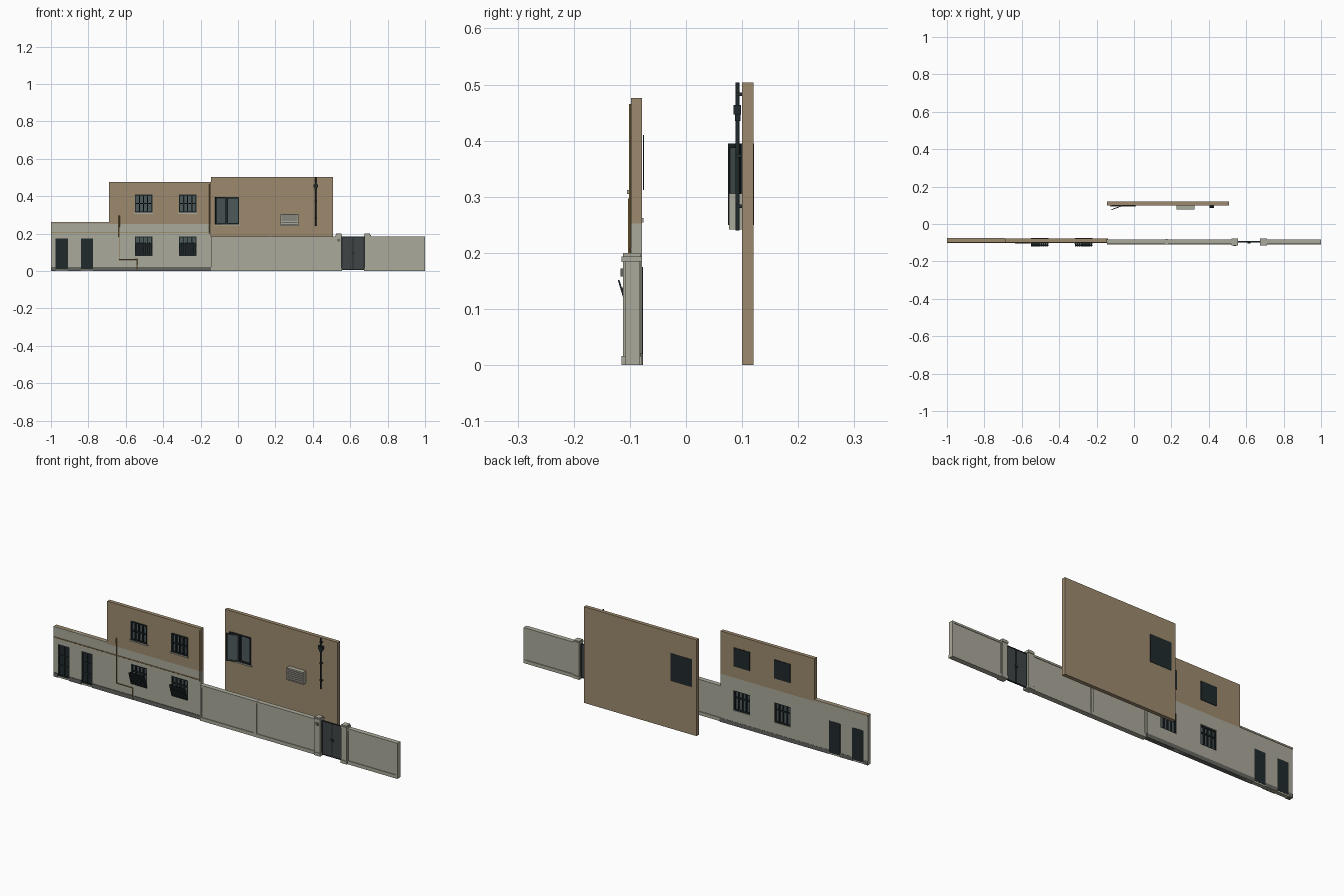
import bpy, bmesh, math
from mathutils import Vector

cube = bpy.data.objects.get("Cube")
if cube:
    bpy.data.objects.remove(cube, do_unlink=True)


def material(name, *rgb):
    m = bpy.data.materials.new(name)
    m.use_nodes = True
    m.diffuse_color = (*rgb, 1)
    m.node_tree.nodes["Principled BSDF"].inputs["Base Color"].default_value = (*rgb, 1)
    return m


TAN = material("tan render", .34, .255, .158)
CREAM = material("cream plaster", .41, .4, .325)
DARK = material("dark metal", .015, .023, .025)
GLASS = material("grey glass", .075, .1, .105)
GREY = material("grey plinth", .13, .13, .12)
SLATE = material("slate gate", .05, .06, .06)
BRASS = material("brass pipe", .24, .15, .045)


def finish(name, bm, *mats):
    bmesh.ops.recalc_face_normals(bm, faces=bm.faces[:])
    mesh = bpy.data.meshes.new(name)
    bm.to_mesh(mesh)
    bm.free()
    for m in mats:
        mesh.materials.append(m)
    ob = bpy.data.objects.new(name, mesh)
    bpy.context.collection.objects.link(ob)
    return ob


def add_box(bm, x, y, z):
    verts = bmesh.ops.create_cube(bm, size=1)["verts"]
    for v in verts:
        v.co = [(lo + hi) / 2 + c * (hi - lo) for c, (lo, hi) in zip(v.co, (x, y, z))]
    return verts


def boxes(name, mat, *parts):
    bm = bmesh.new()
    for part in parts:
        add_box(bm, *part)
    return finish(name, bm, mat)


def wall(name, x, y, z, holes, mats, split):
    """Slab with rectangular openings, coloured by height."""
    xs = sorted({*x, *(v for h in holes for v in h[0])})
    zs = sorted({*z, split, *(v for h in holes for v in h[1])})
    bm = bmesh.new()
    for a, b in zip(xs, xs[1:]):
        for c, d in zip(zs, zs[1:]):
            mx, mz = (a + b) / 2, (c + d) / 2
            if any(h[0][0] < mx < h[0][1] and h[1][0] < mz < h[1][1] for h in holes):
                continue
            bm.faces.new([bm.verts.new((px, y[0], pz))
                          for px, pz in ((a, c), (b, c), (b, d), (a, d))])
    bmesh.ops.remove_doubles(bm, verts=bm.verts[:], dist=1e-5)
    new = bmesh.ops.extrude_face_region(bm, geom=bm.faces[:])["geom"]
    for v in new:
        if isinstance(v, bmesh.types.BMVert):
            v.co.y = y[1]
    for f in bm.faces:
        f.material_index = int(f.calc_center_median().z > split + 1e-4)
    return finish(name, bm, *mats)


def frame_bars(x, y, z, t, cols, rows):
    """Outer frame with evenly spaced bars."""
    parts = []
    for i in range(cols + 1):
        p = x[0] + (x[1] - x[0] - t) * i / cols
        parts.append(((p, p + t), y, z))
    for i in range(rows + 1):
        p = z[0] + (z[1] - z[0] - t) * i / rows
        parts.append((x, y, (p, p + t)))
    return parts


def pipe(name, mat, radius, *points):
    curve = bpy.data.curves.new(name, "CURVE")
    curve.dimensions = "3D"
    curve.bevel_depth, curve.bevel_resolution = radius, 1
    curve.use_fill_caps = True
    s = curve.splines.new("POLY")
    s.points.add(len(points) - 1)
    for p, co in zip(s.points, points):
        p.co = (*co, 1)
    curve.materials.append(mat)
    bpy.context.collection.objects.link(bpy.data.objects.new(name, curve))


# Front house wall with doors and windows cut out
WY = (-.098, -.078)
win_x = [(-.552, -.458), (-.316, -.222)]
door_x = [(-.975, -.91), (-.84, -.775)]
UP, LOW, DOOR = (.312, .41), (.08, .185), (.008, .175)
holes = [((-1, -.69), (.262, .476))]
holes += [(x, z) for x in win_x for z in (UP, LOW)] + [(x, DOOR) for x in door_x]
wall("front_house_wall", (-1, -.145), WY, (0, .476), holes, (CREAM, TAN), .252)
boxes("low_wall_cap", CREAM, ((-1, -.69), (-.1, -.076), (.254, .262)))
edges = [-1, *door_x[0], *door_x[1], -.14]
boxes("plinth", GREY, *[((a, b), (-.101, -.077), (0, .021))
                        for a, b in zip(edges[::2], edges[1::2])])

for i, x in enumerate(door_x):
    boxes(f"door_{i}", DARK, (x, (-.093, -.077), DOOR),
          ((x[0] + .006, x[1] - .006), (-.096, -.09), (.17, .18)),
          *frame_bars(x, (-.097, -.09), DOOR, .006, 2, 3))

for i, x in enumerate(win_x):
    # Upper window: glazing, bars, sill and dark backing
    boxes(f"upper_glass_{i}", GLASS, (x, (-.092, -.09), UP))
    boxes(f"upper_bars_{i}", DARK, *frame_bars(x, (-.102, -.09), UP, .005, 4, 2))
    boxes(f"upper_sill_{i}", CREAM, ((x[0] - .004, x[1] + .004), (-.105, -.096), (.305, .312)))
    boxes(f"upper_backing_{i}", DARK, (x, (-.077, -.075), UP))
    # Lower window: glazing, bars and leaning slatted screen
    boxes(f"lower_glass_{i}", GLASS, (x, (-.09, -.088), LOW))
    boxes(f"lower_bars_{i}", DARK, *frame_bars(x, (-.096, -.082), LOW, .006, 4, 1),
          (x, (-.096, -.082), (.145, .151)))
    bm = bmesh.new()
    n = 9
    step = (x[1] - x[0]) / n
    for k in range(n):
        p = x[0] + k * step
        add_box(bm, (p, p + step * .85), (-.1, -.097), (.08, .146 + .006 * (k % 2)))
    for z in (.09, .13):
        add_box(bm, x, (-.099, -.095), (z, z + .008))
    for v in bm.verts:
        v.co.y -= max(0, v.co.z - .08) * .3
    finish(f"window_screen_{i}", bm, DARK)
boxes("open_casement", DARK, ((-.292, -.286), (-.1, -.092), UP), ((-.25, -.244), (-.1, -.092), UP))

# Service pipes on the front house
pipe("gas_pipe", BRASS, .003, (-.635, -.101, .297), (-.635, -.101, .062),
     (-.54, -.101, .062), (-.54, -.101, .002))
pipe("wall_cable", BRASS, .002, (-1, -.1, .207), (-.147, -.1, .207))
pipe("corner_cable", BRASS, .002, (-.152, -.1, .2), (-.152, -.1, .465))

# Rear building wall
BX, BZ = (-.12, .005), (.25, .395)
wall("rear_house_wall", (-.145, .508), (.1, .12), (0, .504), [(BX, BZ)], (TAN, TAN), .2)
boxes("rear_window_backing", DARK, (BX, (.118, .1215), BZ))
boxes("rear_window_glass", GLASS, (BX, (.107, .11), BZ))
boxes("rear_window_frame", DARK, *frame_bars(BX, (.097, .11), BZ, .006, 2, 1))
boxes("rear_window_sill", CREAM, ((-.127, .01), (.094, .1), (.243, .25)))

# Open casement hinged at the middle of the rear window
LEAF = (-.063, .0)
for name, mat, parts in (
        ("open_leaf_frame", DARK, frame_bars(LEAF, (-.002, .002), BZ, .008, 1, 1)),
        ("open_leaf_glass", GLASS, [(LEAF, (-.001, .001), BZ)])):
    leaf = boxes(name, mat, *parts)
    leaf.location = (-.062, .098, 0)
    leaf.rotation_euler.z = math.radians(20)

# Slatted cooling unit
boxes("cooling_unit", CREAM, ((.228, .324), (.081, .1), (.242, .306)),
      *frame_bars((.228, .324), (.077, .082), (.242, .306), .005, 1, 6))
boxes("cooling_unit_grille", GREY, ((.233, .319), (.0805, .082), (.247, .301)))

# Drainpipe with hopper and brackets
pipe("drainpipe", DARK, .004, (.416, .092, .504), (.416, .092, .24))
boxes("pipe_hopper", DARK, ((.403, .429), (.085, .098), (.447, .464)),
      ((.409, .423), (.087, .097), (.435, .447)))
boxes("pipe_brackets", DARK, *[((.41, .422), (.088, .1), (z, z + .006))
                               for z in (.28, .37, .48)])

# Boundary walls: core, raised border and foot
FY = (-.105, -.086)
for name, x in (("long_fence", (-.145, .528)), ("short_fence", (.705, 1))):
    boxes(name, CREAM, (x, FY, (0, .184)),
          *frame_bars(x, (-.108, -.083), (.002, .186), .01, 1, 1),
          (x, (-.109, -.082), (0, .018)))
boxes("fence_joint", CREAM, ((.167, .183), (-.11, -.081), (0, .187)))

# Gate posts with flared foot and cap
for i, x in enumerate((.538, .692)):
    def ring(w, y0, y1, z0, z1):
        return ((x - w, x + w), (y0, y1), (z0, z1))
    boxes(f"gate_post_{i}", CREAM, ring(.015, -.112, -.081, 0, .19),
          ring(.018, -.115, -.078, 0, .016),
          ring(.018, -.115, -.078, .184, .194), ring(.015, -.112, -.081, .194, .2))
boxes("door_intercom", GREY, ((.531, .545), (-.117, -.111), (.158, .172)))

# Double gate
boxes("gate_panels", SLATE, ((.554, .612), (-.098, -.094), (.006, .182)),
      ((.618, .676), (-.098, -.094), (.006, .182)))
boxes("gate_frame", DARK, *frame_bars((.554, .676), (-.1, -.092), (.006, .184), .004, 2, 1),
      ((.608, .622), (-.103, -.09), (.09, .1)))
